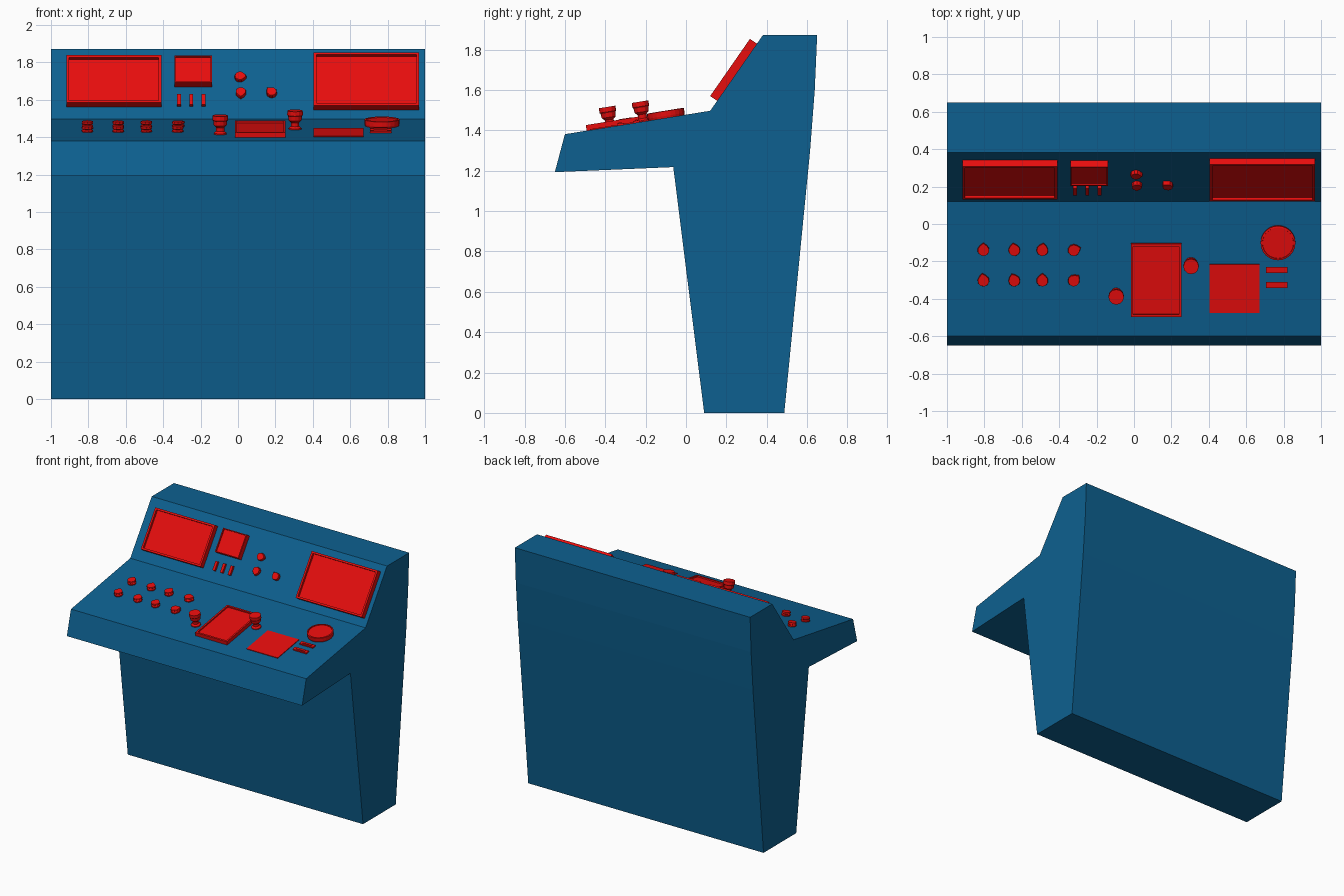
import bpy, bmesh
from math import sin, cos, pi, atan2, radians
from mathutils import Matrix

if "Cube" in bpy.data.objects:
    bpy.data.objects.remove(bpy.data.objects["Cube"])


def material(name, color):
    m = bpy.data.materials.new(name)
    m.diffuse_color = (*color, 1)
    m.use_nodes = True
    m.node_tree.nodes["Principled BSDF"].inputs["Base Color"].default_value = m.diffuse_color
    return m


BLUE = material("blue_paint", (0.004, 0.118, 0.28))
RED = material("red_controls", (0.8, 0.004, 0.004))


def finish(name, bm, mat, matrix=Matrix()):
    bmesh.ops.recalc_face_normals(bm, faces=bm.faces)
    me = bpy.data.meshes.new(name)
    bm.to_mesh(me)
    bm.free()
    me.materials.append(mat)
    ob = bpy.data.objects.new(name, me)
    ob.matrix_world = matrix
    bpy.context.collection.objects.link(ob)
    return ob


# Console body: side profile (y, z) extruded across x
profile = [(0.09, 0), (0.487, 0), (0.615, 1.3), (0.638, 1.6), (0.65, 1.872),
           (0.381, 1.872), (0.12, 1.497), (-0.6, 1.381), (-0.65, 1.193), (-0.063, 1.218)]
bm = bmesh.new()
face = bm.faces.new([bm.verts.new((-1, y, z)) for y, z in profile])
ext = bmesh.ops.extrude_face_region(bm, geom=[face])
bmesh.ops.translate(bm, vec=(2, 0, 0),
                    verts=[v for v in ext["geom"] if isinstance(v, bmesh.types.BMVert)])
# keep the starting cap so the body is closed
if not any(all(v.co.x < 0 for v in f.verts) for f in bm.faces):
    bm.faces.new([v for v in bm.verts if v.co.x < 0])
finish("console_body", bm, BLUE)


# Local frames on the desk and the sloped panel: x across, y up the slope, z outward
def frame(a, b):
    tilt = atan2(b[1] - a[1], b[0] - a[0])
    return Matrix.Translation((0, *a)) @ Matrix.Rotation(tilt, 4, 'X')


DESK = frame((-0.6, 1.381), (0.12, 1.497))
PANEL = frame((0.12, 1.497), (0.381, 1.872))


def desk_v(y):
    return (y + 0.6) / cos(atan2(0.116, 0.72))


def slab(name, base, x0, x1, v0, v1, height, rim=0, depth=0):
    """Box on a surface, optionally with a recessed top inside a rim."""
    bm = bmesh.new()
    bmesh.ops.create_cube(bm, size=1)
    bmesh.ops.scale(bm, vec=(x1 - x0, v1 - v0, height + 0.01), verts=bm.verts)
    bmesh.ops.translate(bm, vec=((x0 + x1) / 2, (v0 + v1) / 2, (height - 0.01) / 2), verts=bm.verts)
    if rim:
        top = max(bm.faces, key=lambda f: f.calc_center_median().z)
        bmesh.ops.inset_individual(bm, faces=[top], thickness=rim)
        new = bmesh.ops.extrude_discrete_faces(bm, faces=[top])["faces"][0]
        bmesh.ops.translate(bm, vec=(0, 0, -depth), verts=new.verts)
    return finish(name, bm, RED, base)


def turned(name, base, x, v, rings, sides=10, pointer=None):
    """Stacked rings (radius, height); pointer pulls one side into a tip."""
    bm = bmesh.new()
    loops = []
    for r, h in rings:
        loop = []
        for i in range(sides):
            a = 2 * pi * i / sides + (pointer or 0)
            k = 1.25 if pointer is not None and i == 0 else 1
            loop.append(bm.verts.new((x + r * k * cos(a), v + r * k * sin(a), h)))
        loops.append(loop)
    for lo, hi in zip(loops, loops[1:]):
        for i in range(sides):
            j = (i + 1) % sides
            bm.faces.new((lo[i], lo[j], hi[j], hi[i]))
    bm.faces.new(loops[0])
    bm.faces.new(loops[-1])
    return finish(name, bm, RED, base)


# Screens on the sloped panel
slab("left_screen", PANEL, -0.918, -0.41, 0.078, 0.387, 0.042, 0.02, 0.018)
slab("small_screen", PANEL, -0.34, -0.14, 0.208, 0.385, 0.042, 0.01, 0.01)
slab("right_screen", PANEL, 0.405, 0.968, 0.06, 0.405, 0.042, 0.02, 0.018)

# Toggle switches below the small screen
for i in range(3):
    x = -0.315 + 0.065 * i
    slab(f"toggle_{i + 1}", PANEL, x - 0.01, x + 0.01, 0.082, 0.15, 0.018)

# Pointer knobs: sloped panel and desk
KNOB = [(0.03, -0.01), (0.031, 0.008), (0.025, 0.014), (0.032, 0.019), (0.03, 0.03)]
for i, (x, v, a) in enumerate([(0.01, 0.267, 0), (0.015, 0.165, 270), (0.18, 0.165, 135)]):
    turned(f"panel_knob_{i + 1}", PANEL, x, v, [(0.028, -0.01), (0.028, 0.02), (0.026, 0.024)],
           pointer=radians(a))
for row, y in enumerate((-0.137, -0.3)):
    for col, x in enumerate((-0.805, -0.64, -0.49, -0.322)):
        a = [[90, 100, 80, 20], [100, 110, 90, 45]][row][col]
        turned(f"desk_knob_{row + 1}_{col + 1}", DESK, x, desk_v(y), KNOB, pointer=radians(a))

# Control sticks with flared heads
STICK = [(0.036, -0.01), (0.034, 0.006), (0.022, 0.016), (0.022, 0.036), (0.035, 0.048),
         (0.037, 0.07), (0.042, 0.076), (0.041, 0.1)]
for side, x, y in (("left", -0.095, -0.375), ("right", 0.305, -0.212)):
    turned(f"{side}_control_stick", DESK, x, desk_v(y), STICK, 12)

# Desk display, touch pad, dial and sliders
slab("desk_display", DESK, -0.017, 0.253, desk_v(-0.492), desk_v(-0.102), 0.028, 0.018, 0.01)
slab("touch_pad", DESK, 0.405, 0.67, desk_v(-0.475), desk_v(-0.215), 0.005)
turned("round_dial", DESK, 0.77, desk_v(-0.097),
       [(0.088, -0.01), (0.093, 0.01), (0.093, 0.034), (0.084, 0.036), (0.083, 0.03)], 24)
for i, y in enumerate((-0.245, -0.325)):
    v = desk_v(y)
    slab(f"slider_track_{i + 1}", DESK, 0.705, 0.82, v - 0.016, v + 0.016, 0.01)
    slab(f"slider_grip_{i + 1}", DESK, 0.725, 0.8, v - 0.007, v + 0.007, 0.015)
